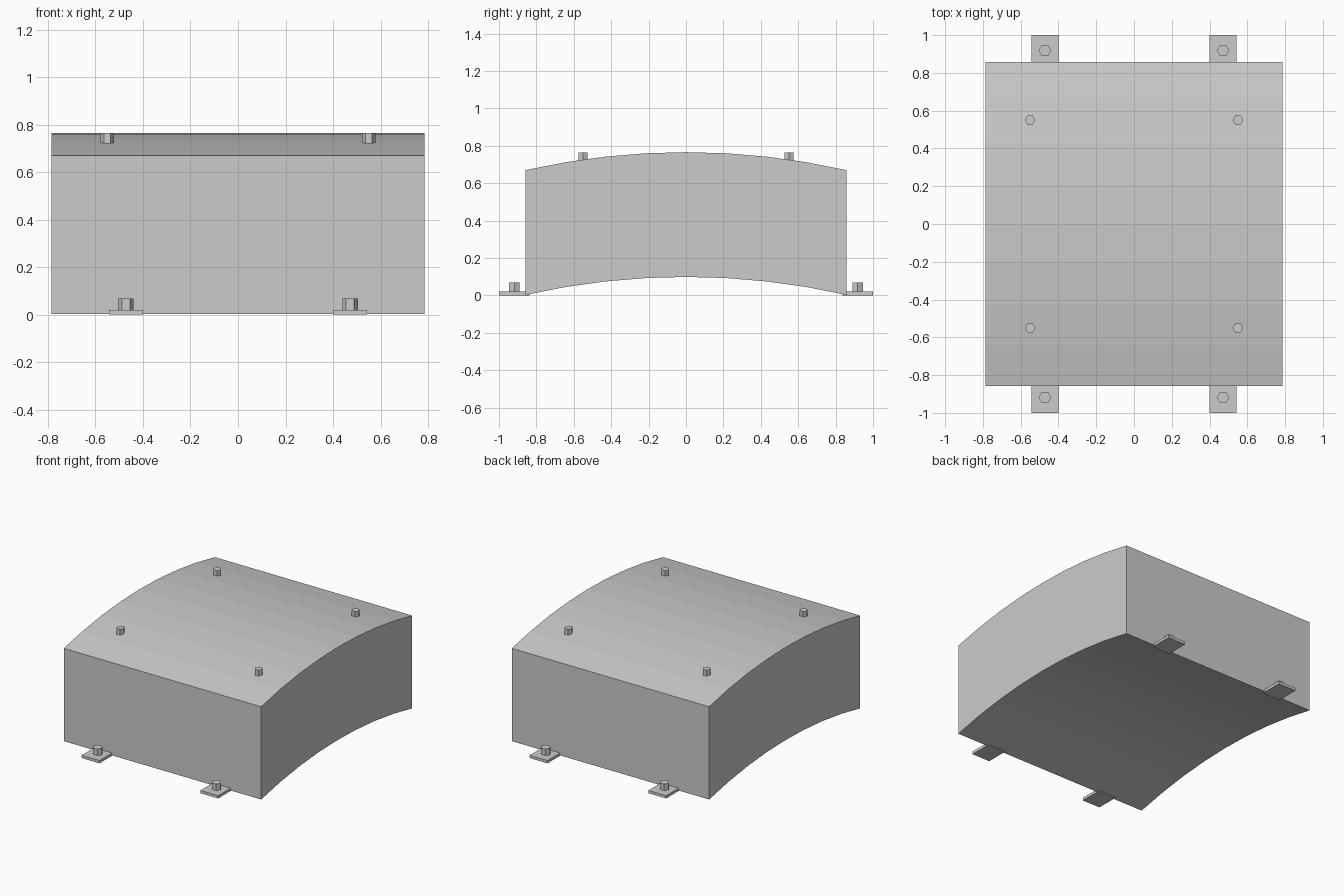
import bpy
import bmesh
from math import radians, sqrt

old = bpy.data.objects.get("Cube")
if old:
    bpy.data.objects.remove(old, do_unlink=True)

# Single plain grey finish
grey = bpy.data.materials.new("plain grey")
grey.use_nodes = True
COLOUR = (0.6, 0.6, 0.6, 1.0)
grey.diffuse_color = COLOUR
grey.node_tree.nodes["Principled BSDF"].inputs["Base Color"].default_value = COLOUR

HALF_X, HALF_Y = 0.785, 0.858
RISE = 0.096
TOP, UNDER = 0.766, 0.099
SEGMENTS = 8


def finish(bm, name):
    bmesh.ops.recalc_face_normals(bm, faces=bm.faces)
    mesh = bpy.data.meshes.new(name)
    bm.to_mesh(mesh)
    bm.free()
    mesh.materials.append(grey)
    obj = bpy.data.objects.new(name, mesh)
    bpy.context.collection.objects.link(obj)
    return obj


def arc_height(y, crown):
    radius = (HALF_Y ** 2 + RISE ** 2) / (2 * RISE)
    return crown - radius + sqrt(radius ** 2 - y ** 2)


def arched_body():
    # Arched side profile, extruded across the width
    ys = [HALF_Y * (2 * i / SEGMENTS - 1) for i in range(SEGMENTS + 1)]
    profile = [(y, arc_height(y, UNDER)) for y in ys]
    profile += [(y, arc_height(y, TOP)) for y in reversed(ys)]
    bm = bmesh.new()
    side = bm.faces.new([bm.verts.new((-HALF_X, y, z)) for y, z in profile])
    result = bmesh.ops.extrude_face_region(bm, geom=[side])
    moved = [v for v in result["geom"] if isinstance(v, bmesh.types.BMVert)]
    bmesh.ops.translate(bm, verts=moved, vec=(2 * HALF_X, 0, 0))
    finish(bm, "arched_body")


def box(name, centre, size):
    bm = bmesh.new()
    bmesh.ops.create_cube(bm, size=1)
    bmesh.ops.scale(bm, verts=bm.verts, vec=size)
    finish(bm, name).location = centre


def hex_bolt(name, x, y, bottom, top, radius):
    bm = bmesh.new()
    bmesh.ops.create_cone(bm, cap_ends=True, segments=6, radius1=radius,
                          radius2=radius, depth=top - bottom)
    # Put two corners on the x axis
    corner = max(bm.verts, key=lambda v: v.co.x)
    turn = 0 if abs(corner.co.y) < 0.001 else radians(30)
    obj = finish(bm, name)
    obj.rotation_euler.z = turn
    obj.location = (x, y, (bottom + top) / 2)


arched_body()
for sx, side in ((-1, "right"), (1, "left")):
    for sy, end in ((-1, "front"), (1, "back")):
        tag = f"{end}_{side}"
        # Mounting foot with its bolt, and the bolt on the roof
        box("mounting_foot_" + tag, (sx * 0.472, sy * 0.919, 0.01), (0.142, 0.162, 0.02))
        hex_bolt("foot_bolt_" + tag, sx * 0.472, sy * 0.918, 0.015, 0.068, 0.033)
        hex_bolt("roof_bolt_" + tag, sx * 0.55, sy * 0.55, 0.72, 0.765, 0.028)
